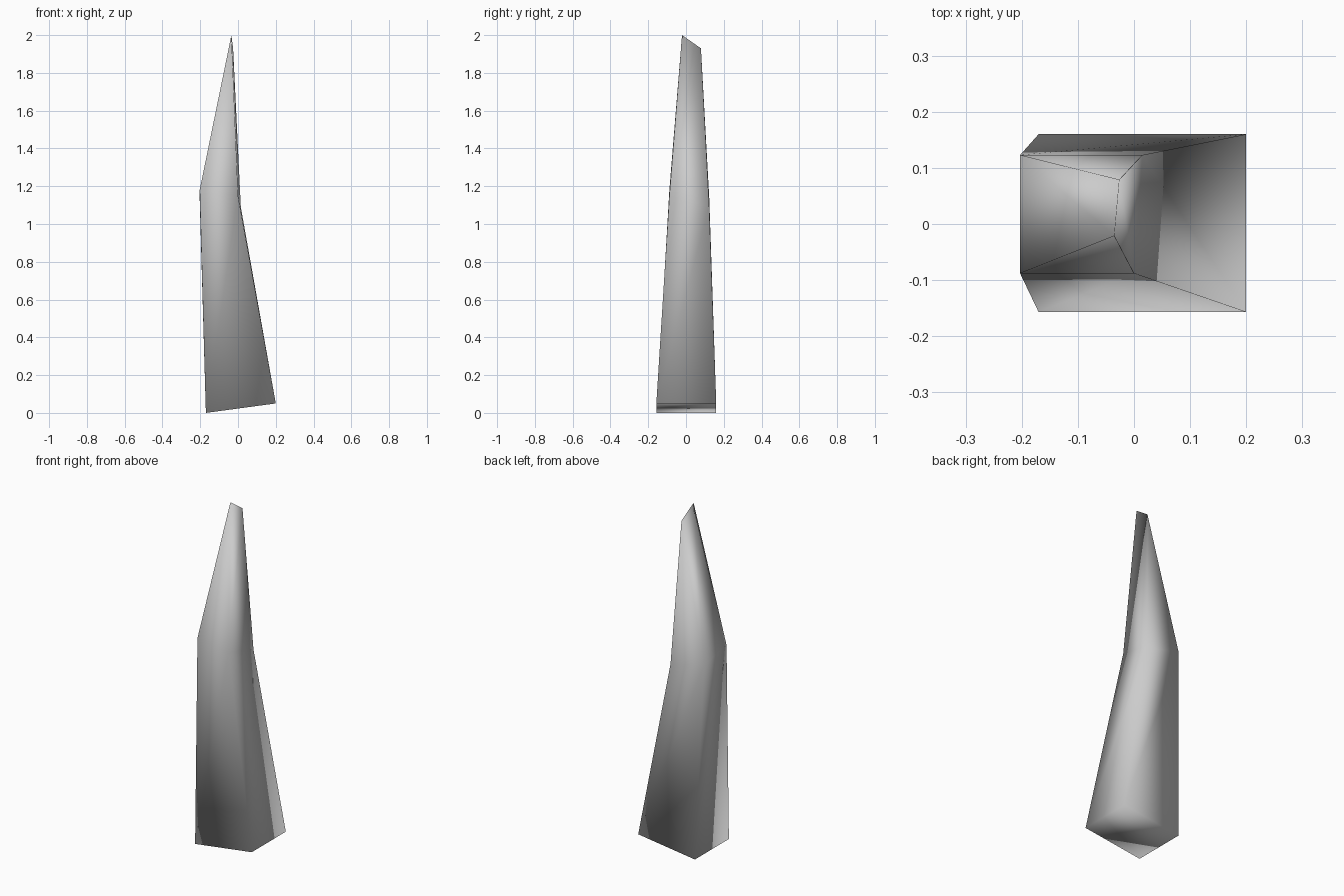
import bpy
import bmesh

cube = bpy.data.objects.get("Cube")
if cube:
    bpy.data.objects.remove(cube, do_unlink=True)

# Plain grey stone
stone = bpy.data.materials.new("grey_stone")
stone.use_nodes = True
grey = (0.6, 0.6, 0.6, 1)
stone.diffuse_color = grey
stone.node_tree.nodes["Principled BSDF"].inputs["Base Color"].default_value = grey

# Cross-sections: front left, front right, back right, back left as seen from the front
base = [(-0.17, -0.157, 0), (0.2, -0.157, 0.05), (0.2, 0.16, 0.05), (-0.17, 0.16, 0)]
waist = [(-0.203, -0.088, 1.18), (0.0, -0.088, 1.15), (0.015, 0.123, 1.09), (-0.203, 0.123, 1.14)]
ridge = [(-0.035, -0.021, 2.0), (-0.026, 0.079, 1.93)]

bm = bmesh.new()
low, mid = [[bm.verts.new(p) for p in ring] for ring in (base, waist)]
tip_front, tip_back = [bm.verts.new(p) for p in ridge]

# Tapering shaft and underside
for i in range(4):
    j = (i + 1) % 4
    bm.faces.new((low[i], low[j], mid[j], mid[i]))
bm.faces.new(low[::-1])

# Blade-like point closing to a short sloping ridge
bm.faces.new((mid[0], mid[1], tip_front))
bm.faces.new((mid[1], mid[2], tip_back, tip_front))
bm.faces.new((mid[2], mid[3], tip_back))
bm.faces.new((mid[3], mid[0], tip_front, tip_back))

bmesh.ops.recalc_face_normals(bm, faces=bm.faces)
for face in bm.faces:
    face.smooth = True

mesh = bpy.data.meshes.new("stone_spike")
bm.to_mesh(mesh)
bm.free()
mesh.materials.append(stone)
spike = bpy.data.objects.new("stone_spike", mesh)
bpy.context.collection.objects.link(spike)
